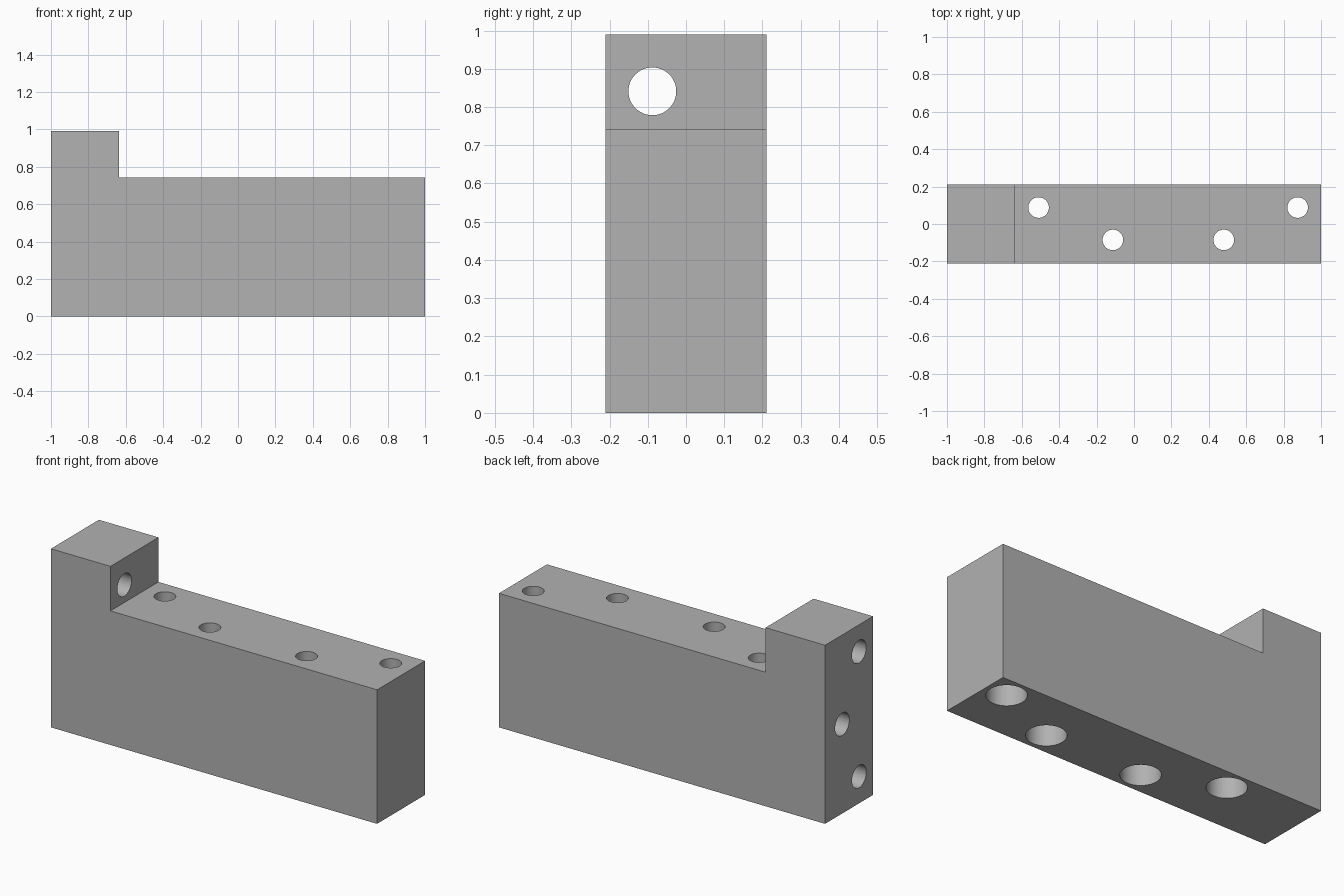
import bpy, bmesh, math
from mathutils import Matrix, Vector

if "Cube" in bpy.data.objects:
    bpy.data.objects.remove(bpy.data.objects["Cube"])

HALF_DEPTH = 0.21

grey = bpy.data.materials.new("light grey")
grey.diffuse_color = (0.445, 0.445, 0.445, 1)
grey.use_nodes = True
grey.node_tree.nodes["Principled BSDF"].inputs["Base Color"].default_value = grey.diffuse_color

# Stepped block: side profile extruded through its depth
profile = [(-1, 0), (1, 0), (1, 0.743), (-0.635, 0.743), (-0.635, 0.99), (-1, 0.99)]
bm = bmesh.new()
face = bm.faces.new([bm.verts.new((x, -HALF_DEPTH, z)) for x, z in profile])
extruded = bmesh.ops.extrude_face_region(bm, geom=[face])["geom"]
bmesh.ops.translate(bm, vec=(0, 2 * HALF_DEPTH, 0),
                    verts=[v for v in extruded if isinstance(v, bmesh.types.BMVert)])
bmesh.ops.recalc_face_normals(bm, faces=bm.faces)
mesh = bpy.data.meshes.new("stepped_block")
bm.to_mesh(mesh)
bm.free()
mesh.materials.append(grey)
block = bpy.data.objects.new("stepped_block", mesh)
bpy.context.collection.objects.link(block)
bpy.context.view_layer.objects.active = block
block.select_set(True)


def drill(start, end, radius):
    """Cut a round hole from start to end."""
    start, end = Vector(start), Vector(end)
    axis = end - start
    bm = bmesh.new()
    bmesh.ops.create_cone(
        bm, cap_ends=True, segments=48, radius1=radius, radius2=radius, depth=axis.length,
        matrix=Matrix.Translation((start + end) / 2) @ axis.to_track_quat('Z', 'Y').to_matrix().to_4x4())
    cut_mesh = bpy.data.meshes.new("drill")
    bm.to_mesh(cut_mesh)
    bm.free()
    cut_mesh.materials.append(grey)
    cutter = bpy.data.objects.new("drill", cut_mesh)
    cutter.hide_render = True
    bpy.context.collection.objects.link(cutter)
    mod = block.modifiers.new("hole", 'BOOLEAN')
    mod.operation = 'DIFFERENCE'
    mod.solver = 'EXACT'
    mod.object = cutter
    bpy.ops.object.modifier_apply(modifier=mod.name)
    bpy.data.objects.remove(cutter)


# Vertical bolt holes, counterbored from below
for x, y in [(-0.51, 0.088), (-0.113, -0.085), (0.48, -0.085), (0.875, 0.088)]:
    drill((x, y, -0.1), (x, y, 0.37), 0.1)
    drill((x, y, 0.3), (x, y, 0.85), 0.055)

# End holes: the top one passes through the raised step, the others are blind
for y, z, end in [(-0.088, 0.841, -0.5), (0.06, 0.495, -0.64), (-0.088, 0.149, -0.64)]:
    drill((-1.1, y, z), (end, y, z), 0.0625)

# Round hole walls, crisp edges
bpy.ops.object.shade_smooth_by_angle(angle=math.radians(30))
